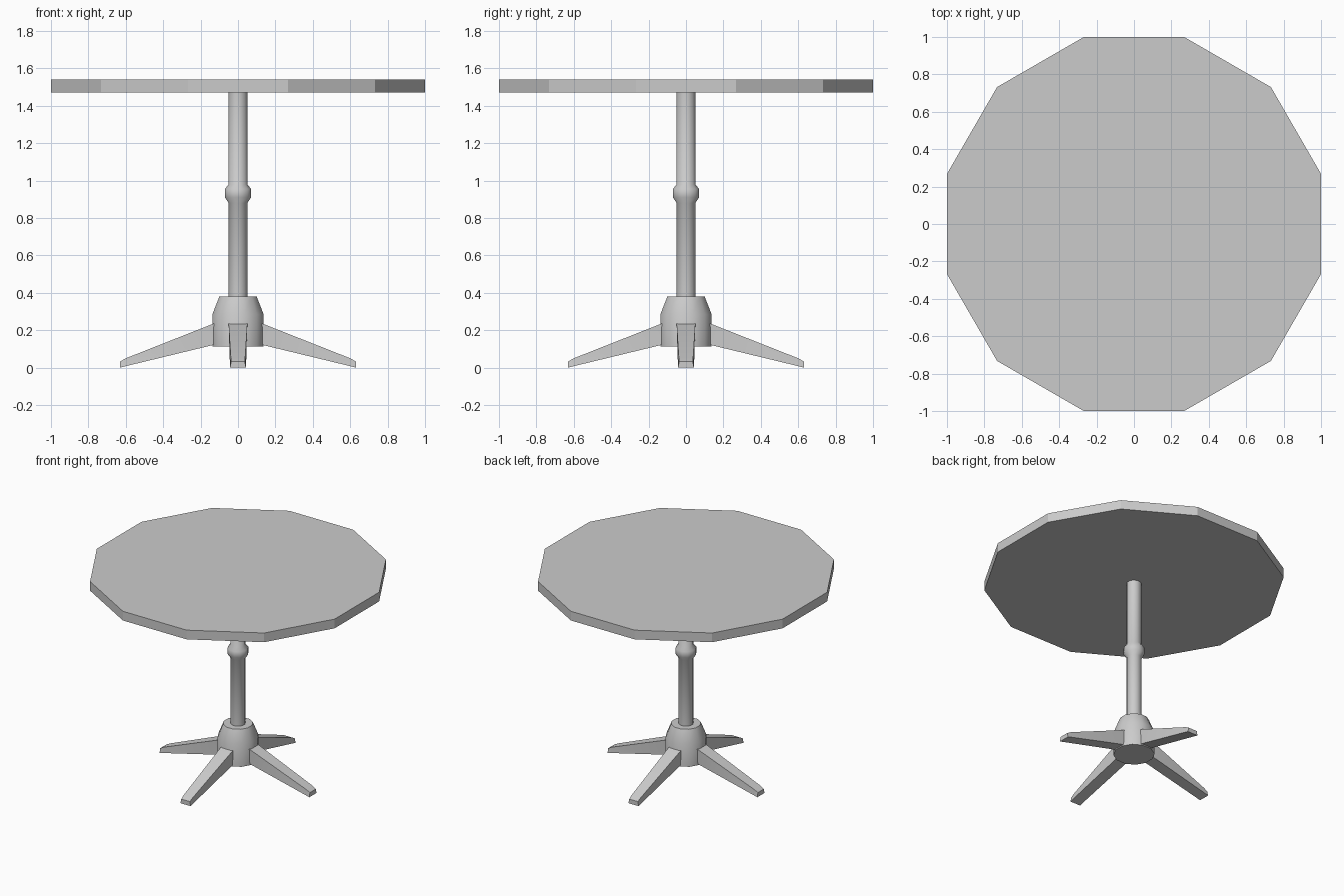
import bpy, bmesh
from math import pi, cos, sin, radians

if "Cube" in bpy.data.objects:
    bpy.data.objects.remove(bpy.data.objects["Cube"])


def finish(name, bm, smooth=None):
    bmesh.ops.recalc_face_normals(bm, faces=bm.faces)
    me = bpy.data.meshes.new(name)
    bm.to_mesh(me)
    bm.free()
    ob = bpy.data.objects.new(name, me)
    bpy.context.collection.objects.link(ob)
    if smooth:
        bpy.ops.object.select_all(action='DESELECT')
        ob.select_set(True)
        bpy.context.view_layer.objects.active = ob
        bpy.ops.object.shade_smooth_by_angle(angle=radians(smooth))
    return ob


def loft(bm, rings):
    loops = [[bm.verts.new(p) for p in ring] for ring in rings]
    n = len(loops[0])
    for a, b in zip(loops, loops[1:]):
        for i in range(n):
            j = (i + 1) % n
            bm.faces.new((a[i], a[j], b[j], b[i]))
    bm.faces.new(loops[0])
    bm.faces.new(loops[-1])


def turned(name, profile, sides=12, smooth=None):
    # profile radii are measured to the flats
    bm = bmesh.new()
    angles = [2 * pi * (i + 0.5) / sides for i in range(sides)]
    k = 1 / cos(pi / sides)
    loft(bm, [[(r * k * cos(a), r * k * sin(a), z) for a in angles]
              for r, z in profile])
    return finish(name, bm, smooth)


# Twelve-sided tabletop
turned("tabletop", [(1, 1.47), (1, 1.54)])

# Post with collar
turned("post", [(.05, .37), (.05, .88), (.07, .91), (.07, .955),
                (.05, .98), (.05, 1.47)], smooth=50)

# Hub holding the feet
turned("hub", [(.137, .112), (.137, .285), (.10, .38)], smooth=50)

# Four tapering feet: (distance out, bottom z, top z, bottom half width, top half width)
sections = [(.10, .128, .247, .046, .05), (.137, .12, .233, .046, .05),
            (.60, .008, .05, .043, .038), (.63, 0, .033, .043, .036)]
for i, side in enumerate(("right", "back", "left", "front")):
    bm = bmesh.new()
    loft(bm, [[(x, -wb, zb), (x, wb, zb), (x, wt, zt), (x, -wt, zt)]
              for x, zb, zt, wb, wt in sections])
    foot = finish(side + "_foot", bm, smooth=40)
    foot.rotation_euler.z = i * pi / 2
